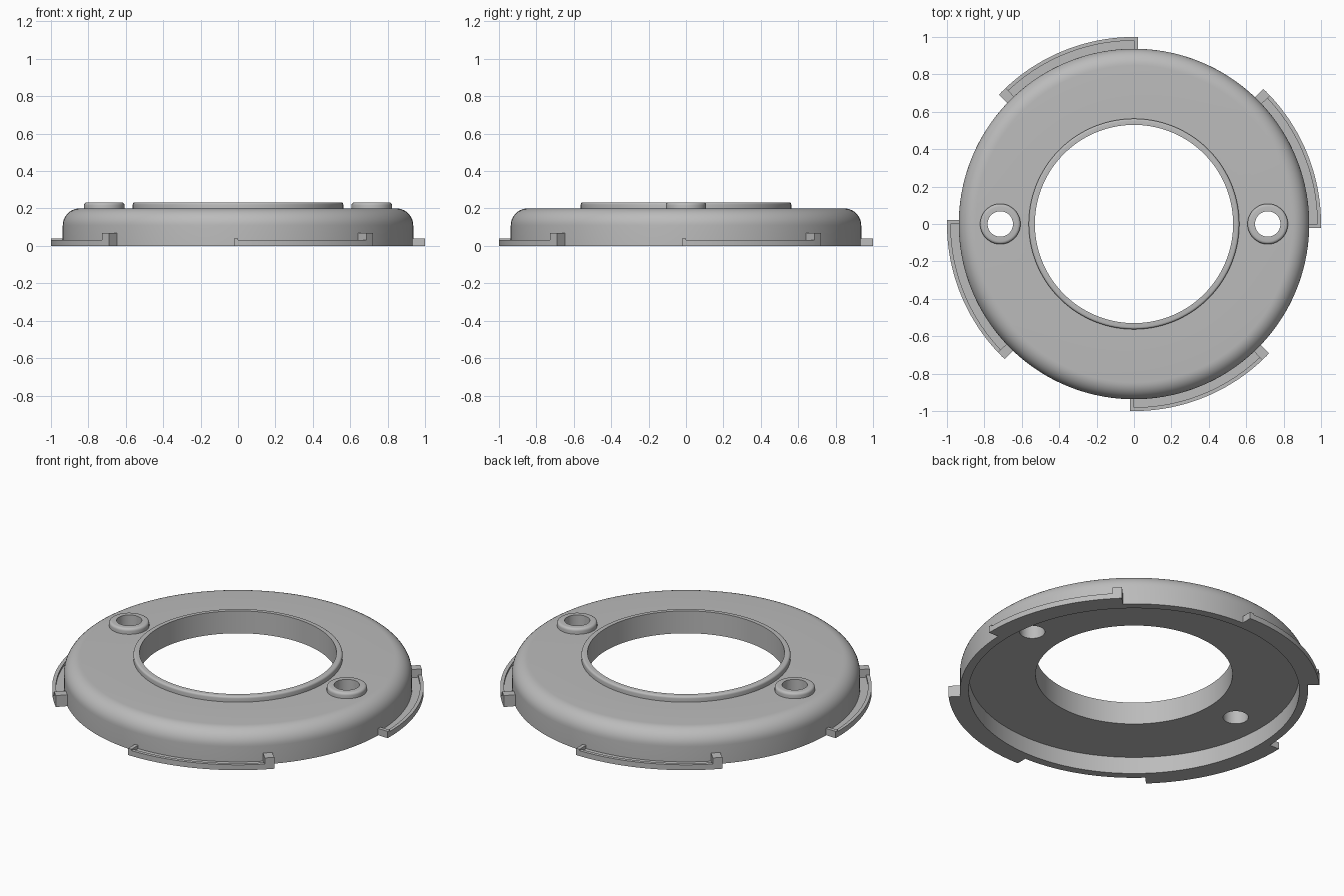
import bpy
import bmesh
import math

if "Cube" in bpy.data.objects:
    bpy.data.objects.remove(bpy.data.objects["Cube"], do_unlink=True)

grey = bpy.data.materials.new("plain grey")
grey.use_nodes = True
GREY = (0.5, 0.5, 0.5, 1)
grey.diffuse_color = GREY
grey.node_tree.nodes["Principled BSDF"].inputs["Base Color"].default_value = GREY


def sweep(name, profile, start=0.0, end=360.0, steps=144, x=0.0):
    """Sweep a closed (radius, z) profile around z, capping partial sweeps."""
    full = end - start >= 360
    bm = bmesh.new()
    rows = []
    for i in range(steps if full else steps + 1):
        a = math.radians(start + (end - start) * i / steps)
        rows.append([bm.verts.new((r * math.cos(a), r * math.sin(a), z))
                     for r, z in profile])
    n = len(profile)
    for i in range(steps):
        p, q = rows[i], rows[(i + 1) % len(rows)]
        for j in range(n):
            k = (j + 1) % n
            bm.faces.new((p[j], q[j], q[k], p[k]))
    if not full:
        bm.faces.new(rows[0])
        bm.faces.new(rows[-1][::-1])
    bmesh.ops.recalc_face_normals(bm, faces=bm.faces)
    mesh = bpy.data.meshes.new(name)
    bm.to_mesh(mesh)
    bm.free()
    obj = bpy.data.objects.new(name, mesh)
    bpy.context.collection.objects.link(obj)
    obj.location.x = x
    mesh.materials.append(grey)
    return obj


def activate(obj):
    bpy.ops.object.select_all(action='DESELECT')
    obj.select_set(True)
    bpy.context.view_layer.objects.active = obj


def smooth(obj):
    activate(obj)
    bpy.ops.object.shade_smooth_by_angle(angle=math.radians(30))


def fillet(r, z, radius, steps):
    """Quarter round from the vertical side to the flat top at corner (r, z)."""
    turns = [math.pi / 2 * i / steps for i in range(steps + 1)]
    return [(r - radius + radius * math.cos(t), z - radius + radius * math.sin(t))
            for t in turns]


RIM, TOP, RAISED, FLOOR = 0.937, 0.2, 0.233, 0.1
HOLE, BOLT_X, BOLT_R = 0.53, 0.715, 0.068

# Round cover: hollow underside, rounded shoulder, raised collar round the hole
cover = sweep("cover", [(HOLE, FLOOR), (0.89, FLOOR), (0.89, 0), (RIM, 0)]
              + fillet(RIM, TOP, 0.09, 10) + [(0.563, TOP)]
              + fillet(0.563, RAISED, 0.012, 4) + [(HOLE, RAISED)])

# Two bolt holes with raised bosses
for side, x in (("left", BOLT_X), ("right", -BOLT_X)):
    bpy.ops.mesh.primitive_cylinder_add(vertices=64, radius=BOLT_R, depth=1,
                                        location=(x, 0, 0))
    cutter = bpy.context.object
    cutter.hide_render = True
    activate(cover)
    cut = cover.modifiers.new("bolt_hole", 'BOOLEAN')
    cut.operation = 'DIFFERENCE'
    cut.solver = 'EXACT'
    cut.object = cutter
    bpy.ops.object.modifier_apply(modifier=cut.name)
    bpy.data.objects.remove(cutter, do_unlink=True)
    smooth(sweep(side + "_boss", [(BOLT_R, TOP), (0.108, TOP)]
                 + fillet(0.108, RAISED, 0.015, 4) + [(BOLT_R, RAISED)],
                 steps=64, x=x))
smooth(cover)


def block(height):
    return [(0.925, 0), (1, 0), (1, height), (0.925, height)]


# Four locking tabs: grooved shelf, low start post and tall end stop
SHELF = [(0.925, 0), (1, 0), (1, 0.032), (0.98, 0.032), (0.98, 0.02), (0.925, 0.02)]
for i in range(4):
    turn = 90 * i
    for part, profile, a, b, steps in (("shelf", SHELF, 0, 43.3, 24),
                                       ("start_post", block(0.04), -1.3, 0, 1),
                                       ("end_stop", block(0.068), 43.3, 46.3, 3)):
        smooth(sweep(f"tab_{part}_{i + 1}", profile, turn + a, turn + b, steps))
